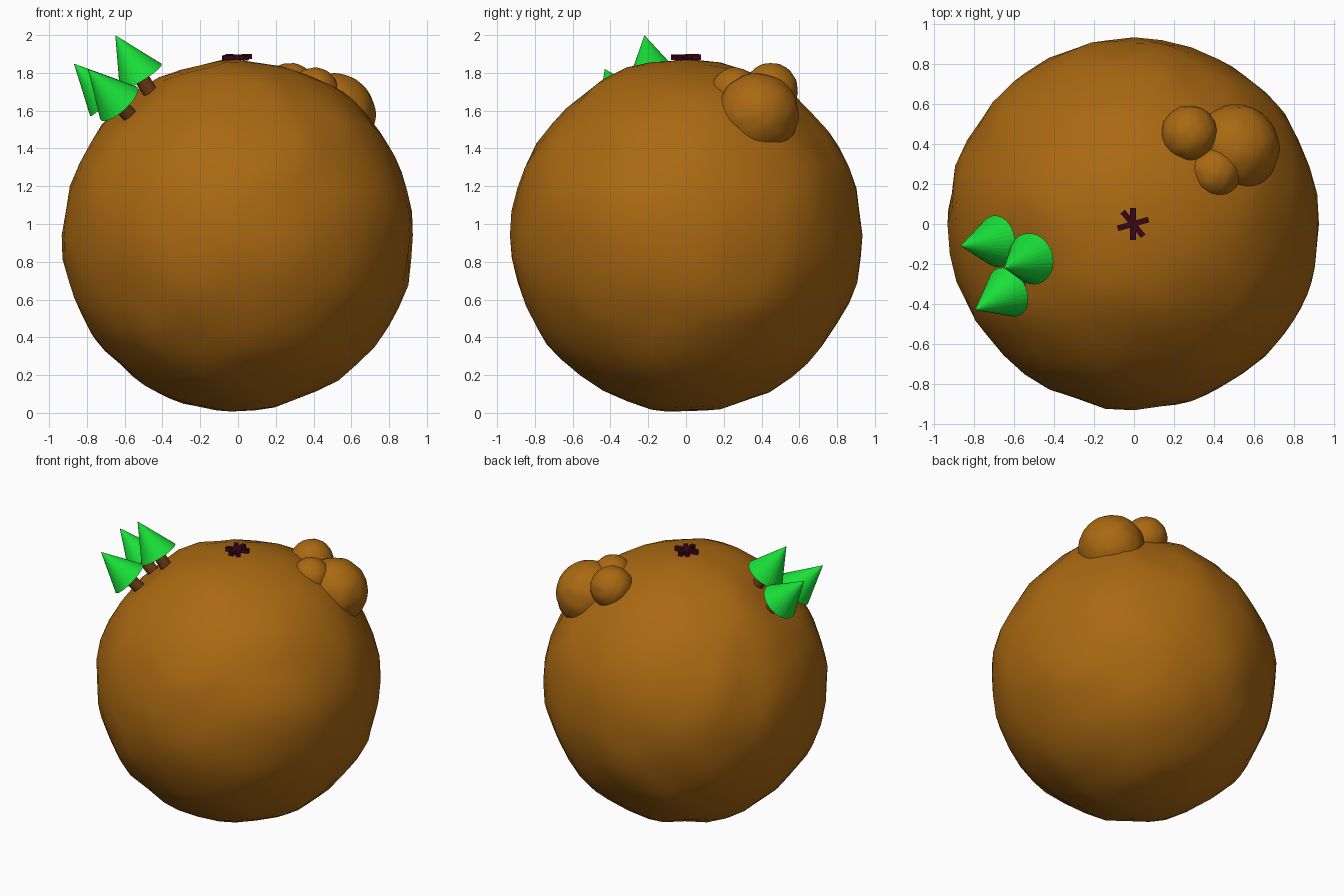
import bpy, math
from mathutils import Vector, noise

if "Cube" in bpy.data.objects:
    bpy.data.objects.remove(bpy.data.objects["Cube"])

CENTRE = Vector((0, 0, 0.94))


def material(name, rgb):
    m = bpy.data.materials.new(name)
    m.diffuse_color = (*rgb, 1)
    m.use_nodes = True
    m.node_tree.nodes["Principled BSDF"].inputs["Base Color"].default_value = m.diffuse_color
    return m


SOIL = material("soil", (0.40, 0.14, 0.006))
LEAF = material("leaf", (0.01, 0.75, 0.04))
BARK = material("bark", (0.15, 0.045, 0.008))
DARK = material("dark_wood", (0.04, 0.002, 0.008))


def finish(name, mat, smooth=False):
    ob = bpy.context.object
    ob.name = ob.data.name = name
    ob.data.materials.append(mat)
    if smooth:
        bpy.ops.object.shade_smooth()
    return ob


def lumpy_ball(name, centre, radius, detail, bump):
    bpy.ops.mesh.primitive_ico_sphere_add(subdivisions=detail, radius=radius, location=centre)
    ob = finish(name, SOIL, True)
    for v in ob.data.vertices:
        v.co *= 1 + bump * noise.noise(v.co * 4 / radius + Vector(centre) * 3)
    return ob


# Tree tips; every tree points straight out from the planet's centre
tips = [Vector(p) for p in ((-0.65, -0.22, 2.0), (-0.795, -0.43, 1.82), (-0.87, -0.11, 1.85))]

# Planet, slightly flattened under the grove
planet = lumpy_ball("planet", CENTRE, 0.931, 4, 0.025)
grove = (sum(tips, Vector()) / 3 - CENTRE).normalized()
for v in planet.data.vertices:
    over = v.co.dot(grove) - 0.9
    if over > 0:
        v.co -= grove * over
    v.co.z = max(v.co.z, -0.94)

# Trees: short trunk and pointed crown
for i, tip in enumerate(tips, 1):
    out = (tip - CENTRE).normalized()
    rot = out.to_track_quat('Z', 'Y').to_euler()
    bpy.ops.mesh.primitive_cylinder_add(vertices=32, radius=0.04, depth=0.1,
                                        location=CENTRE + out * 0.956, rotation=rot)
    finish(f"tree_trunk_{i}", BARK)
    bpy.ops.mesh.primitive_cone_add(vertices=32, radius1=0.13, radius2=0, depth=0.262,
                                    location=CENTRE + out * 1.131, rotation=rot)
    finish(f"tree_crown_{i}", LEAF)

# Hills: one large and two small mounds
for name, pos, r in (("large_hill", (0.51, 0.38, 1.58), 0.217),
                     ("back_hill", (0.277, 0.45, 1.71), 0.142),
                     ("front_hill", (0.405, 0.258, 1.70), 0.128)):
    lumpy_ball(name, pos, r, 4, 0.03)

# Crossed sticks on the top
for i, (angle, tilt) in enumerate(((90, 0), (16, -3), (-50, 2)), 1):
    bpy.ops.mesh.primitive_cube_add(size=1, location=(-0.005, 0, 1.883),
                                    rotation=(0, math.radians(tilt), math.radians(angle)))
    bpy.context.object.scale = (0.158, 0.028, 0.028)
    finish(f"stick_{i}", DARK)
